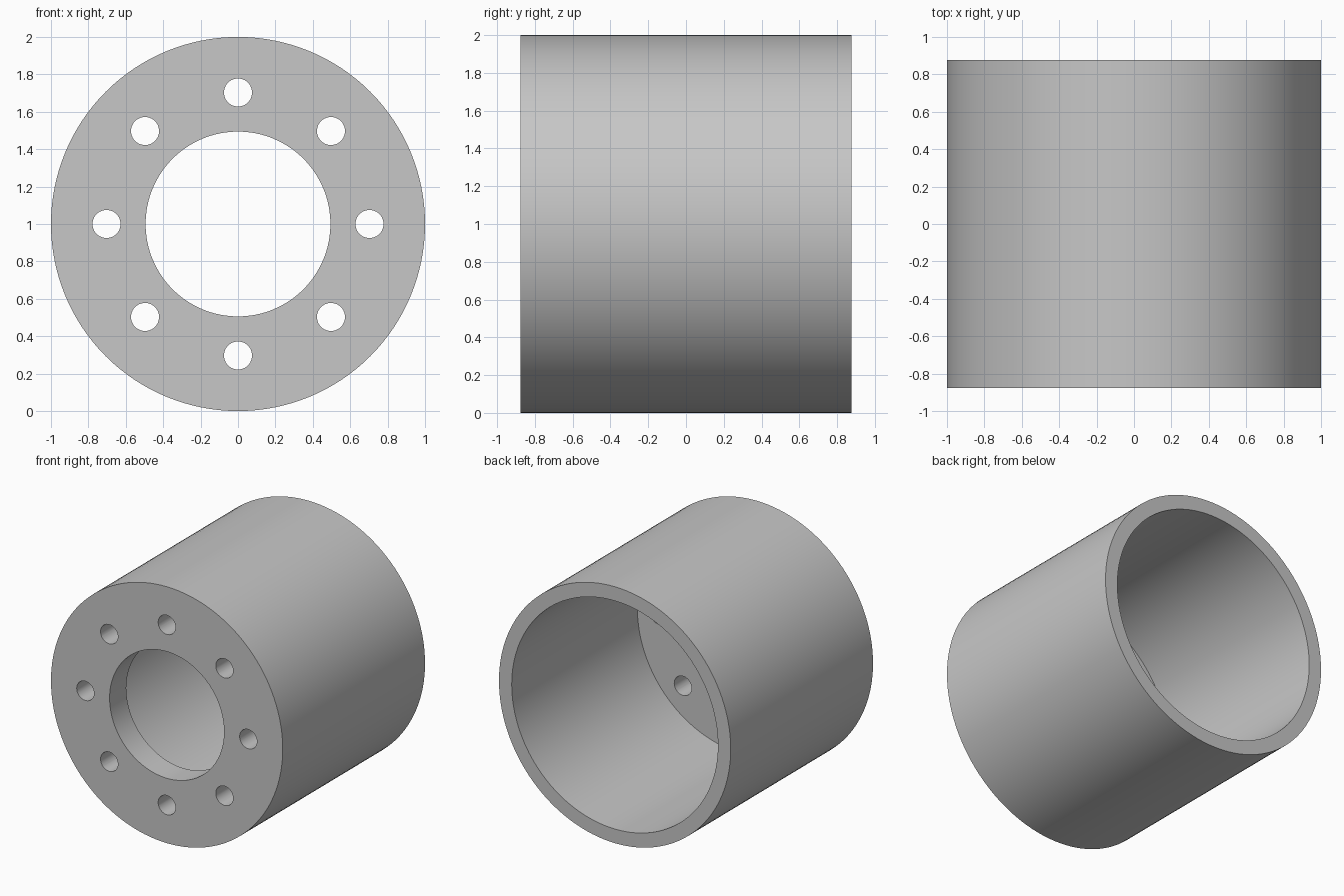
import bpy, bmesh, math

if "Cube" in bpy.data.objects:
    bpy.data.objects.remove(bpy.data.objects["Cube"])

HALF = 0.877      # half length along y
OUTER = 1.0       # outer radius
CAVITY = 0.89     # radius of the rear cavity
BORE = 0.494      # radius of the front opening
FLANGE = 0.205    # thickness of the front wall
BOLT_CIRCLE, BOLT_R = 0.703, 0.075
SEGMENTS = 128


def lathe(name, profile, segments, x=0.0, z=0.0):
    """Revolve a closed (radius, y) profile around an axis parallel to y."""
    bm = bmesh.new()
    rings = []
    for i in range(segments):
        a = 2 * math.pi * i / segments
        rings.append([bm.verts.new((x + r * math.cos(a), y, z + r * math.sin(a)))
                      for r, y in profile])
    n = len(profile)
    for i, ring in enumerate(rings):
        nxt = rings[(i + 1) % segments]
        for j in range(n):
            k = (j + 1) % n
            bm.faces.new((ring[j], ring[k], nxt[k], nxt[j]))
    bmesh.ops.recalc_face_normals(bm, faces=bm.faces)
    mesh = bpy.data.meshes.new(name)
    bm.to_mesh(mesh)
    bm.free()
    obj = bpy.data.objects.new(name, mesh)
    bpy.context.collection.objects.link(obj)
    return obj


# Cup-shaped housing: thin tube with a thick annular front wall
housing = lathe("flanged_housing", [
    (BORE, -HALF), (OUTER, -HALF), (OUTER, HALF),
    (CAVITY, HALF), (CAVITY, -HALF + FLANGE), (BORE, -HALF + FLANGE),
], SEGMENTS, z=1.0)

# Ring of eight bolt holes through the front wall
bm = bmesh.new()
for i in range(8):
    a = i * math.pi / 4
    cx, cz = BOLT_CIRCLE * math.cos(a), 1 + BOLT_CIRCLE * math.sin(a)
    ends = []
    for y in (-HALF - 0.1, -HALF + FLANGE + 0.1):
        ends.append([bm.verts.new((cx + BOLT_R * math.cos(t), y, cz + BOLT_R * math.sin(t)))
                     for t in (2 * math.pi * k / 40 for k in range(40))])
    front, back = ends
    bm.faces.new(front)
    bm.faces.new(back[::-1])
    for k in range(40):
        m = (k + 1) % 40
        bm.faces.new((front[k], back[k], back[m], front[m]))
bmesh.ops.recalc_face_normals(bm, faces=bm.faces)
cut_mesh = bpy.data.meshes.new("bolt_hole_cutter")
bm.to_mesh(cut_mesh)
bm.free()
cutter = bpy.data.objects.new("bolt_hole_cutter", cut_mesh)
bpy.context.collection.objects.link(cutter)
cutter.hide_render = True

bpy.context.view_layer.objects.active = housing
housing.select_set(True)
mod = housing.modifiers.new("bolt_holes", 'BOOLEAN')
mod.operation, mod.solver, mod.object = 'DIFFERENCE', 'EXACT', cutter
bpy.ops.object.modifier_apply(modifier=mod.name)
bpy.data.objects.remove(cutter)

# Single grey finish
grey = bpy.data.materials.new("grey_metal")
grey.diffuse_color = (0.57, 0.57, 0.57, 1)
grey.use_nodes = True
grey.node_tree.nodes["Principled BSDF"].inputs["Base Color"].default_value = grey.diffuse_color
housing.data.materials.clear()
housing.data.materials.append(grey)

# Smooth curved walls, crisp rims
bpy.ops.object.shade_smooth_by_angle(angle=math.radians(30))
